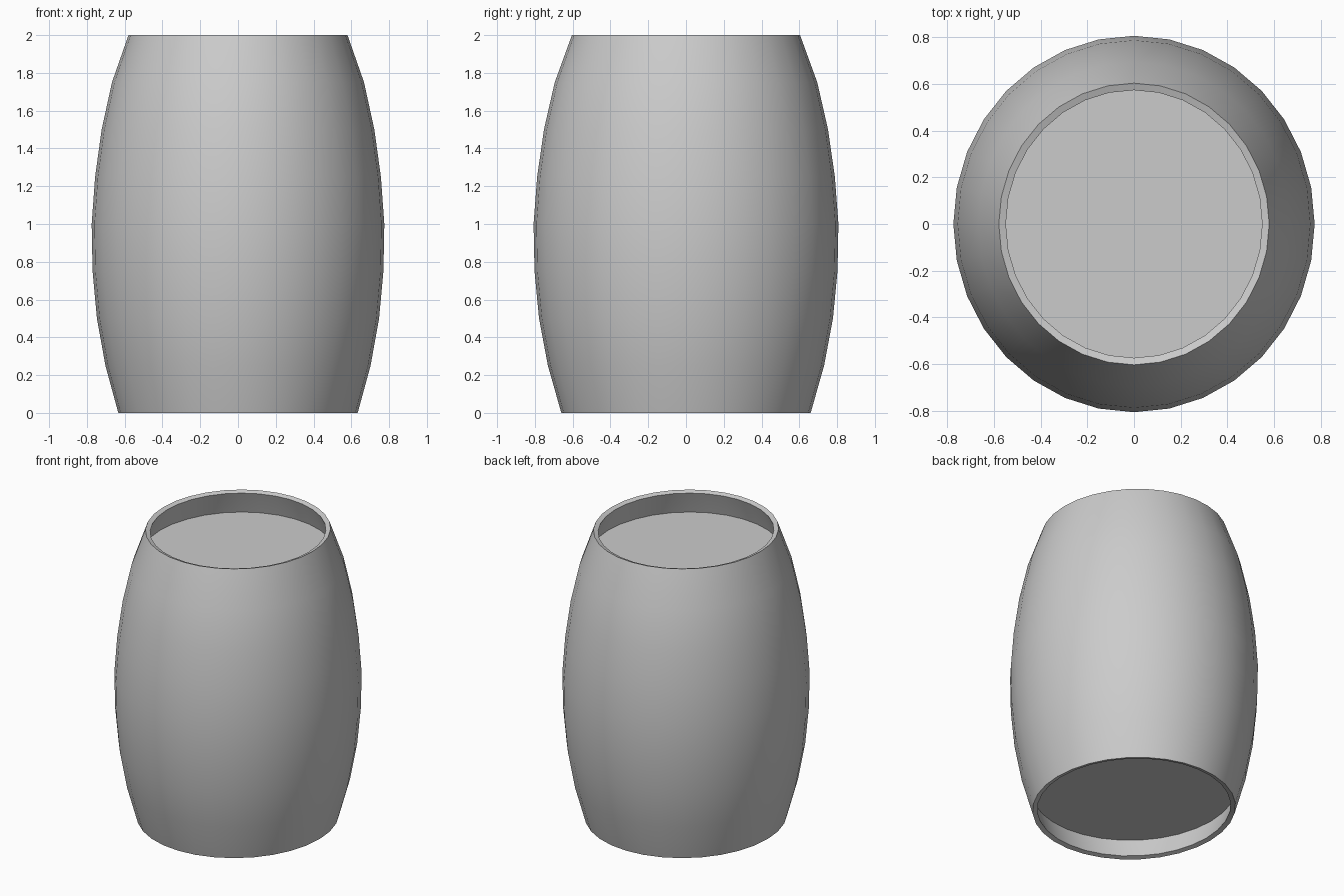
import bpy, bmesh, math

if "Cube" in bpy.data.objects:
    bpy.data.objects.remove(bpy.data.objects["Cube"])

SIDES = 32
SQUASH = 0.96  # the barrel is slightly narrower along x
PROFILE = [(0.66, 0), (0.731, 0.25), (0.778, 0.5), (0.802, 0.75), (0.807, 1.0),
           (0.788, 1.25), (0.752, 1.5), (0.695, 1.75), (0.604, 2.0)]


def ring(bm, r, z):
    return [bm.verts.new((r * SQUASH * math.cos(math.tau * i / SIDES),
                          r * math.sin(math.tau * i / SIDES), z)) for i in range(SIDES)]


def finish(bm, name):
    mesh = bpy.data.meshes.new(name)
    bm.to_mesh(mesh)
    bm.free()
    ob = bpy.data.objects.new(name, mesh)
    bpy.context.collection.objects.link(ob)
    return ob


# Bulging barrel wall, thickened inwards
bm = bmesh.new()
rings = [ring(bm, r, z) for r, z in PROFILE]
for low, high in zip(rings, rings[1:]):
    for i in range(SIDES):
        j = (i + 1) % SIDES
        bm.faces.new((low[i], low[j], high[j], high[i]))
wall = finish(bm, "barrel_wall")
mod = wall.modifiers.new("thickness", 'SOLIDIFY')
mod.thickness = 0.032
mod.offset = -1
bpy.context.view_layer.objects.active = wall
wall.select_set(True)
bpy.ops.object.modifier_apply(modifier=mod.name)
bpy.ops.object.shade_smooth_by_angle(angle=math.radians(35))

# Recessed flat ends, as thin boards meeting the inner wall
for name, r, z_low, z_high in (("barrel_lid", 0.642, 1.80, 1.83),
                               ("barrel_base", 0.676, 0.145, 0.175)):
    bm = bmesh.new()
    a, b = ring(bm, r, z_low), ring(bm, r, z_high)
    bm.faces.new(a[::-1])
    bm.faces.new(b)
    for i in range(SIDES):
        j = (i + 1) % SIDES
        bm.faces.new((a[i], a[j], b[j], b[i]))
    finish(bm, name)
